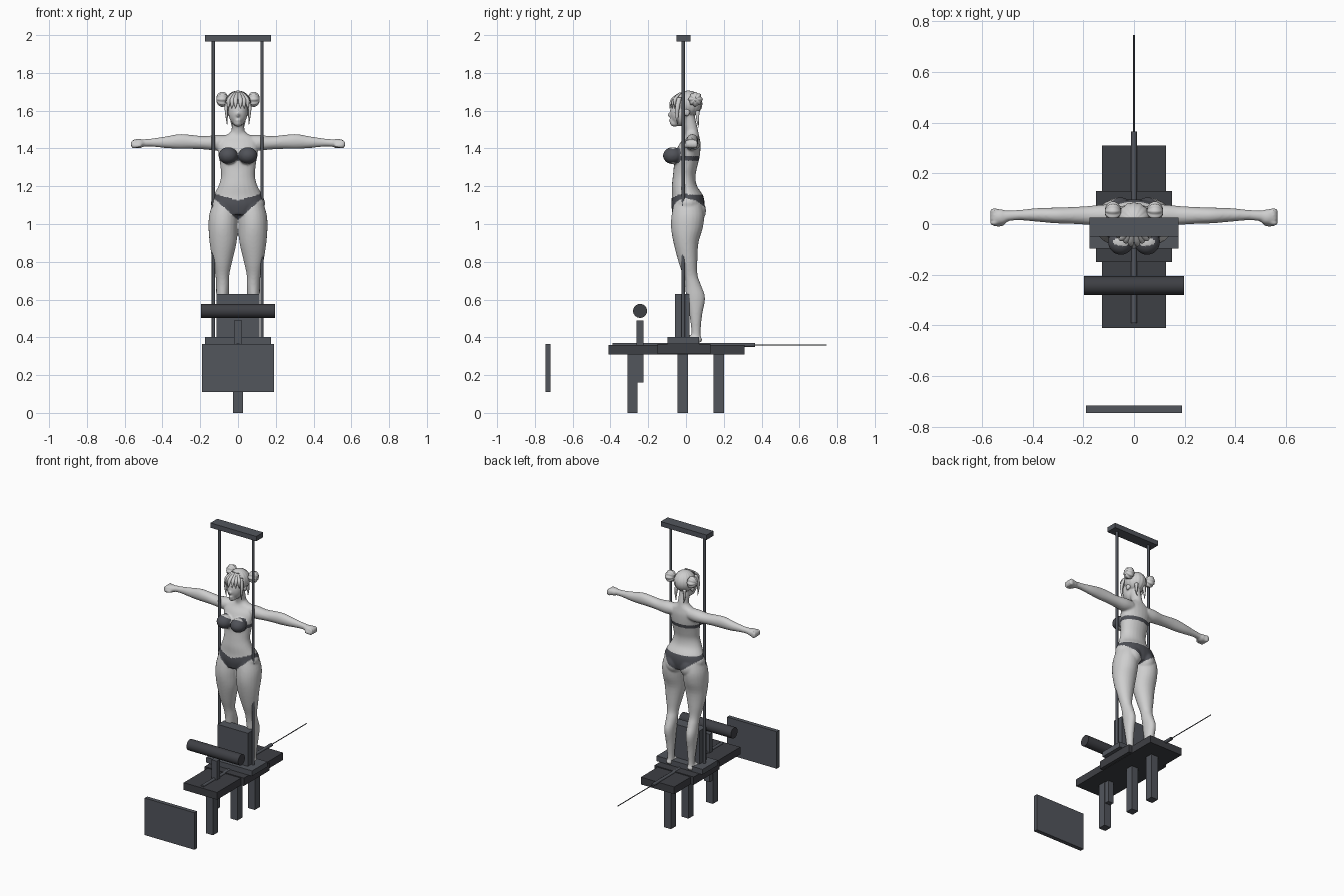
import bpy, bmesh, math
from mathutils import Matrix, Vector

if "Cube" in bpy.data.objects:
    bpy.data.objects.remove(bpy.data.objects["Cube"])


def material(name, rgb):
    m = bpy.data.materials.new(name)
    m.use_nodes = True
    m.diffuse_color = (*rgb, 1)
    node = next(n for n in m.node_tree.nodes if n.type == 'BSDF_PRINCIPLED')
    node.inputs["Base Color"].default_value = (*rgb, 1)
    return m


PALE = material("pale grey", (0.62, 0.62, 0.62))
STEEL = material("steel grey", (0.085, 0.092, 0.108))
DARK = material("dark grey", (0.048, 0.05, 0.058))
CLOTH = material("swimwear grey", (0.08, 0.084, 0.098))


def finish(name, bm, *mats, smooth=False):
    bmesh.ops.recalc_face_normals(bm, faces=bm.faces)
    mesh = bpy.data.meshes.new(name)
    bm.to_mesh(mesh)
    bm.free()
    for m in mats:
        mesh.materials.append(m)
    for p in mesh.polygons:
        p.use_smooth = smooth
    ob = bpy.data.objects.new(name, mesh)
    bpy.context.scene.collection.objects.link(ob)
    return ob


def box(name, xs, ys, zs, mat):
    bm = bmesh.new()
    lo, hi = Vector((xs[0], ys[0], zs[0])), Vector((xs[1], ys[1], zs[1]))
    mtx = Matrix.Translation((lo + hi) / 2) @ Matrix.Diagonal((*(hi - lo), 1))
    bmesh.ops.create_cube(bm, size=1, matrix=mtx)
    return finish(name, bm, mat)


def rod(name, a, b, r, mat, sides=32):
    a, b = Vector(a), Vector(b)
    bm = bmesh.new()
    turn = (b - a).to_track_quat('Z', 'Y').to_matrix().to_4x4()
    bmesh.ops.create_cone(bm, cap_ends=True, segments=sides, radius1=r, radius2=r,
                          depth=(b - a).length, matrix=Matrix.Translation((a + b) / 2) @ turn)
    ob = finish(name, bm, mat)
    for p in ob.data.polygons:
        p.use_smooth = len(p.vertices) == 4
    for e in ob.data.edges:
        u, v = (ob.data.vertices[i].co for i in e.vertices)
        e.use_edge_sharp = abs((u - v).normalized().dot((b - a).normalized())) < 0.5
    return ob


def ball(bm, centre, radii, s=1, ridges=0, depth=0.0, turn=Matrix()):
    verts = bmesh.ops.create_uvsphere(bm, u_segments=48 if ridges else 24,
                                      v_segments=16, radius=1)["verts"]
    for v in verts:
        k = 1 + depth * math.cos(ridges * math.atan2(v.co.y, v.co.x)) * math.hypot(v.co.x, v.co.y)
        p = turn @ (v.co * k)
        v.co = [(c + q * r) for c, q, r in zip(centre, p, radii)]
        v.co.x *= s


def loft(bm, rings, axis='Z', s=1, sides=24, steps=4):
    """Closed tube through rings of (position, centre 1, centre 2, radius 1, radius 2)."""
    pts = [Vector(r) for r in rings]
    dense = []
    for i in range(len(pts) - 1):
        p0, p1, p2, p3 = pts[max(i - 1, 0)], pts[i], pts[i + 1], pts[min(i + 2, len(pts) - 1)]
        for j in range(steps):
            t = j / steps
            dense.append(0.5 * (2 * p1 + (p2 - p0) * t + (2 * p0 - 5 * p1 + 4 * p2 - p3) * t * t
                                + (3 * p1 - p0 - 3 * p2 + p3) * t ** 3))
    dense.append(pts[-1])
    loops = []
    for h, c1, c2, r1, r2 in dense:
        loop = []
        for k in range(sides):
            a = math.tau * k / sides
            u, v = c1 + r1 * math.cos(a), c2 + r2 * math.sin(a)
            x, y, z = (u, v, h) if axis == 'Z' else (h, u, v)
            loop.append(bm.verts.new((s * x, y, z)))
        loops.append(loop)
    for la, lb in zip(loops, loops[1:]):
        for k in range(sides):
            n = (k + 1) % sides
            bm.faces.new((la[k], la[n], lb[n], lb[k]))
    bm.faces.new(loops[0])
    bm.faces.new(loops[-1])


# Stand: board, legs, foot block, shin pad
box("board", (-.127, .127), (-.41, .31), (.31, .36), DARK)
box("board_middle", (-.15, .15), (-.15, .13), (.312, .366), DARK)
box("foot_block", (-.175, .175), (-.097, .07), (.366, .402), STEEL)
box("shin_pad", (-.115, .115), (-.057, .018), (.402, .63), STEEL)
for name, y in (("front_leg", -.283), ("middle_leg", -.017), ("rear_leg", .173)):
    box(name, (-.026, .026), (y - .027, y + .027), (0, .312), STEEL)

# Overhead frame
box("top_beam", (-.175, .175), (-.05, .025), (1.967, 2), STEEL)
for side, x in (("right", -.13), ("left", .127)):
    rod(side + "_pole", (x, -.015, .4), (x, -.015, 1.97), .009, STEEL, 16)

# Roller, front plate and long rod
rod("roller", (-.197, -.243, .54), (.197, -.243, .54), .037, DARK)
box("roller_post", (-.021, .021), (-.261, -.225), (.16, .49), STEEL)
box("front_plate", (-.19, .19), (-.745, -.717), (.11, .365), STEEL)
rod("sleeve", (0, -.39, .36), (0, .365, .36), .011, STEEL, 16)
rod("thin_rod", (0, .36, .36), (0, .745, .36), .003, STEEL, 8)

# Figure: overlapping volumes that are fused into one skin
bm = bmesh.new()
loft(bm, [(1.05, 0, .01, .09, .08), (1.1, 0, .01, .143, .088), (1.15, 0, .008, .13, .083),
          (1.2, 0, -.008, .104, .067), (1.25, 0, -.01, .09, .06), (1.3, 0, -.003, .093, .062),
          (1.36, 0, .005, .101, .068), (1.42, 0, .02, .11, .057), (1.455, 0, .03, .095, .042),
          (1.475, 0, .032, .055, .036), (1.49, 0, .03, .038, .034)])
loft(bm, [(1.45, 0, .034, .042, .038), (1.5, 0, .028, .034, .035), (1.56, 0, .012, .034, .037),
          (1.6, 0, .005, .034, .037)])
ball(bm, (0, .008, 1.632), (.06, .07, .066))
ball(bm, (0, -.03, 1.592), (.051, .055, .075))
ball(bm, (0, -.06, 1.535), (.022, .026, .02))
ball(bm, (0, -.087, 1.578), (.008, .013, .013))
ball(bm, (0, -.08, 1.55), (.016, .011, .008))
for s in (1, -1):
    ball(bm, (.052, -.07, 1.362), (.051, .052, .045), s)
    ball(bm, (.055, .044, 1.07), (.058, .062, .068), s)
    ball(bm, (.055, .005, 1.59), (.009, .015, .021), s)
    # Leg and foot
    loft(bm, [(1.13, .068, .01, .06, .07), (1.05, .076, .01, .076, .086),
              (.98, .079, .005, .077, .084), (.9, .079, 0, .071, .066),
              (.8, .083, .01, .052, .05), (.73, .083, .022, .037, .039),
              (.68, .081, .036, .035, .042), (.61, .082, .051, .033, .05),
              (.52, .08, .052, .028, .034), (.43, .078, .053, .021, .024),
              (.38, .078, .055, .022, .027)], s=s)
    ball(bm, (.08, .025, .387), (.032, .062, .024), s)
    # Arm, fist, knuckles and thumb
    loft(bm, [(.06, .035, 1.432, .038, .038), (.115, .035, 1.43, .042, .041),
              (.18, .034, 1.43, .037, .035), (.25, .034, 1.435, .033, .037),
              (.31, .034, 1.437, .031, .039), (.38, .036, 1.433, .027, .031),
              (.46, .035, 1.431, .02, .021), (.52, .03, 1.428, .023, .02)], 'X', s)
    ball(bm, (.528, .028, 1.426), (.037, .031, .025), s)
    for k in range(4):
        ball(bm, (.55, .004 + .016 * k, 1.423), (.019, .0095, .024), s)
    ball(bm, (.535, -.002, 1.415), (.026, .009, .011), s)
raw = finish("figure_volume", bm, PALE)
remesh = raw.modifiers.new("fuse", 'REMESH')
remesh.mode, remesh.voxel_size = 'VOXEL', .006
soften = raw.modifiers.new("soften", 'SMOOTH')
soften.factor, soften.iterations = .5, 5
bpy.context.view_layer.update()
skin = bpy.data.meshes.new_from_object(raw.evaluated_get(bpy.context.evaluated_depsgraph_get()))
bpy.data.objects.remove(raw)
skin.name = "figure"
figure = bpy.data.objects.new("figure", skin)
bpy.context.scene.collection.objects.link(figure)
skin.materials.clear()
skin.materials.append(PALE)
skin.materials.append(CLOTH)


def is_swimwear(c):
    ax = abs(c.x)
    if ax < .112 and c.z > 1.3:
        cup = c.y < -.03 and ((ax - .053) / .053) ** 2 + ((c.z - 1.362) / .042) ** 2 < 1
        return cup or abs(c.z - 1.348) < .012
    if ax > .17:
        return False
    front = c.y < .01
    top = 1.125 + .28 * ax if front else 1.155
    low = 1.02 + .92 * ax if front else 1.035 + .72 * ax
    return min(low, 1.135) < c.z < top


for p in skin.polygons:
    p.use_smooth = True
    p.material_index = int(is_swimwear(p.center))

# Hair: ridged cap, two buns, fringe, side locks and nape locks
bm = bmesh.new()
ball(bm, (0, .012, 1.637), (.067, .073, .069), ridges=16, depth=.025)
sideways = Matrix.Rotation(math.radians(90), 4, 'Y')
for s in (1, -1):
    ball(bm, (.083, .05, 1.66), (.032, .036, .037), s, 8, .08, sideways)
    for k in range(3):
        x = .012 + .017 * k
        loft(bm, [(1.695, x * .5, -.03, .008, .008), (1.665, x, -.068 + .006 * k, .012, .01),
                  (1.635, x * 1.1, -.082 + .011 * k, .009, .006),
                  (1.612, x * 1.15, -.085 + .013 * k, .001, .001)], s=s, sides=10)
    loft(bm, [(1.67, .05, -.035, .01, .012), (1.62, .062, -.045, .009, .012),
              (1.57, .06, -.048, .006, .008), (1.525, .058, -.045, .001, .001)], s=s, sides=10)
    loft(bm, [(1.6, .03, .06, .012, .012), (1.55, .034, .062, .007, .007),
              (1.51, .03, .066, .001, .001)], s=s, sides=10)
finish("hair", bm, PALE, smooth=True)
